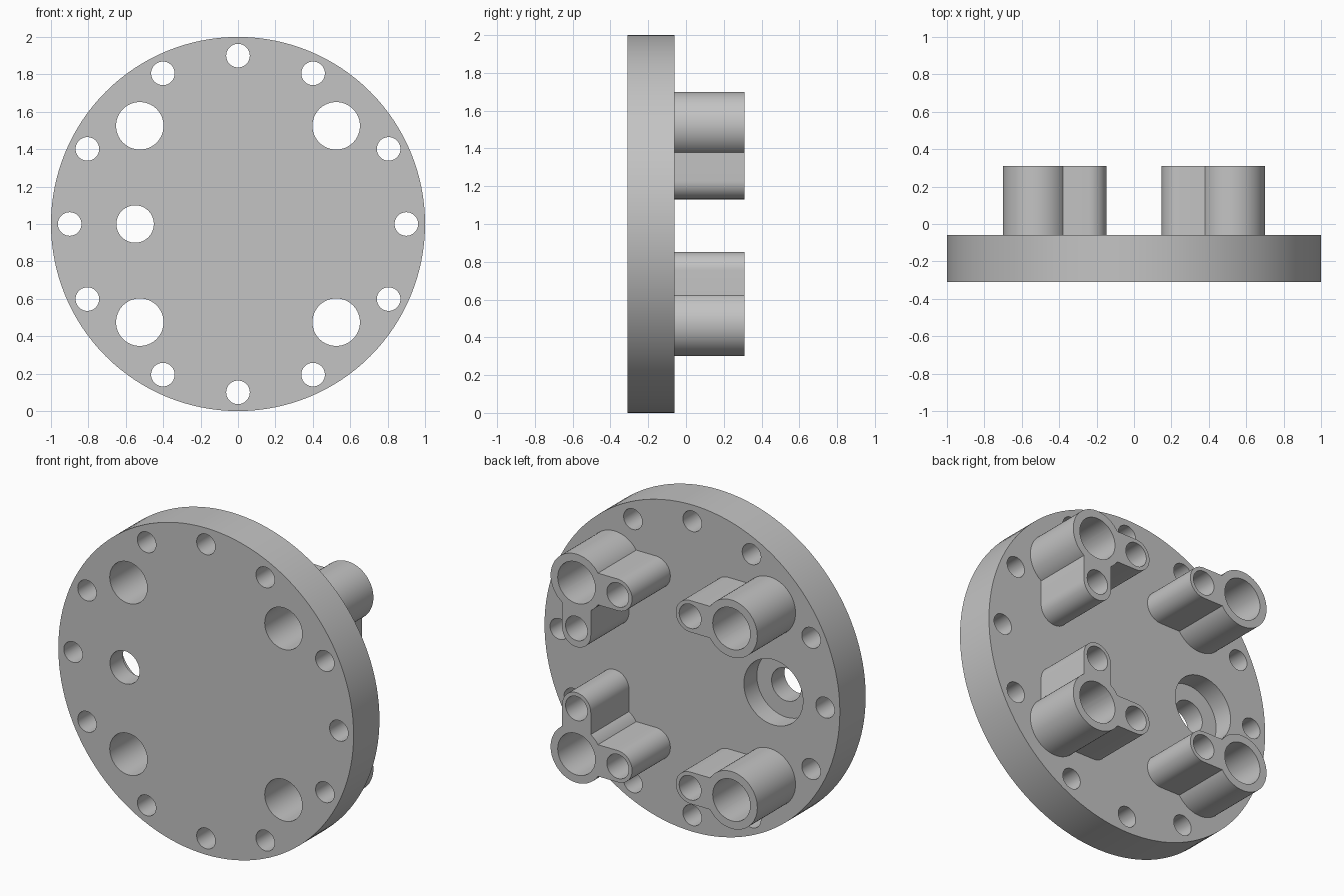
import bpy, bmesh
from math import sin, cos, pi, radians

cube = bpy.data.objects.get("Cube")
if cube:
    bpy.data.objects.remove(cube, do_unlink=True)

grey = bpy.data.materials.new("light grey metal")
grey.use_nodes = True
colour = (0.55, 0.55, 0.55, 1)
grey.diffuse_color = colour
grey.node_tree.nodes["Principled BSDF"].inputs["Base Color"].default_value = colour

# Depth levels along y
FRONT, FACE, BACK = -0.31, -0.06, 0.31
MID = 1.0        # height of the plate centre
OFFSET = 0.525   # boss offset from the plate centre, both ways
REACH = 0.28     # distance from boss centre to screw hole


def circle(x, z, r, n=64):
    return [(x + r * cos(2 * pi * i / n), z + r * sin(2 * pi * i / n)) for i in range(n)]


def lobe(x, z, dx, dz, reach, r, n=24):
    """Outline of a round-ended arm from (x, z) along (dx, dz)."""
    points = [(0, -r)]
    points += [(reach + r * sin(pi * i / n), -r * cos(pi * i / n)) for i in range(n + 1)]
    points.append((0, r))
    return [(x + u * dx - v * dz, z + u * dz + v * dx) for u, v in points]


def prism(name, outline, y0, y1):
    """Solid made by extruding an x-z outline from y0 to y1."""
    bm = bmesh.new()
    face = bm.faces.new([bm.verts.new((x, y0, z)) for x, z in outline])
    grown = bmesh.ops.extrude_face_region(bm, geom=[face])["geom"]
    moved = [v for v in grown if isinstance(v, bmesh.types.BMVert)]
    bmesh.ops.translate(bm, vec=(0, y1 - y0, 0), verts=moved)
    bmesh.ops.recalc_face_normals(bm, faces=bm.faces)
    mesh = bpy.data.meshes.new(name)
    bm.to_mesh(mesh)
    bm.free()
    mesh.materials.append(grey)
    obj = bpy.data.objects.new(name, mesh)
    bpy.context.collection.objects.link(obj)
    return obj


def combine(target, tool, operation):
    """Apply a boolean and discard the tool."""
    mod = target.modifiers.new("boolean", 'BOOLEAN')
    mod.operation, mod.solver, mod.object = operation, 'EXACT', tool
    tool.hide_render = True
    bpy.context.view_layer.objects.active = target
    bpy.ops.object.modifier_apply(modifier=mod.name)
    bpy.data.objects.remove(tool, do_unlink=True)


def drill(target, x, z, r, y0=-0.5, y1=0.5):
    combine(target, prism("drill", circle(x, z, r), y0, y1), 'DIFFERENCE')


# Round plate with its ring of bolt holes
plate = prism("round_plate", circle(0, MID, 1, 128), FRONT, FACE)
for quarter in range(4):
    for step in (0, 26.5, 63.5):
        a = radians(90 * quarter + step)
        drill(plate, 0.9 * cos(a), MID + 0.9 * sin(a), 0.063)

# Counterbored side hole
drill(plate, -0.55, MID, 0.1)
drill(plate, -0.55, MID, 0.2, FACE - 0.125)

# Four tubular bosses with screw lobes pointing inwards
parts = [plate]
for sx, side in ((1, "left"), (-1, "right")):
    for sz, level in ((1, "upper"), (-1, "lower")):
        x, z = sx * OFFSET, MID + sz * OFFSET
        boss = prism(f"{level}_{side}_boss", circle(x, z, 0.175), FACE, BACK)
        arms = [(-sx, 0, REACH)]
        if sx > 0:
            arms.append((0, -sz, REACH + (0.017 if sz > 0 else 0)))
        for dx, dz, reach in arms:
            combine(boss, prism("arm", lobe(x, z, dx, dz, reach, 0.097), FACE, BACK), 'UNION')
        for dx, dz, reach in arms:
            drill(boss, x + dx * REACH, z + dz * REACH, 0.074)
        for part in (boss, plate):
            drill(part, x, z, 0.127)
        parts.append(boss)

# Smooth the round walls, keep the rims crisp
bpy.ops.object.select_all(action='DESELECT')
for part in parts:
    part.select_set(True)
bpy.context.view_layer.objects.active = plate
bpy.ops.object.shade_smooth_by_angle(angle=radians(30))
